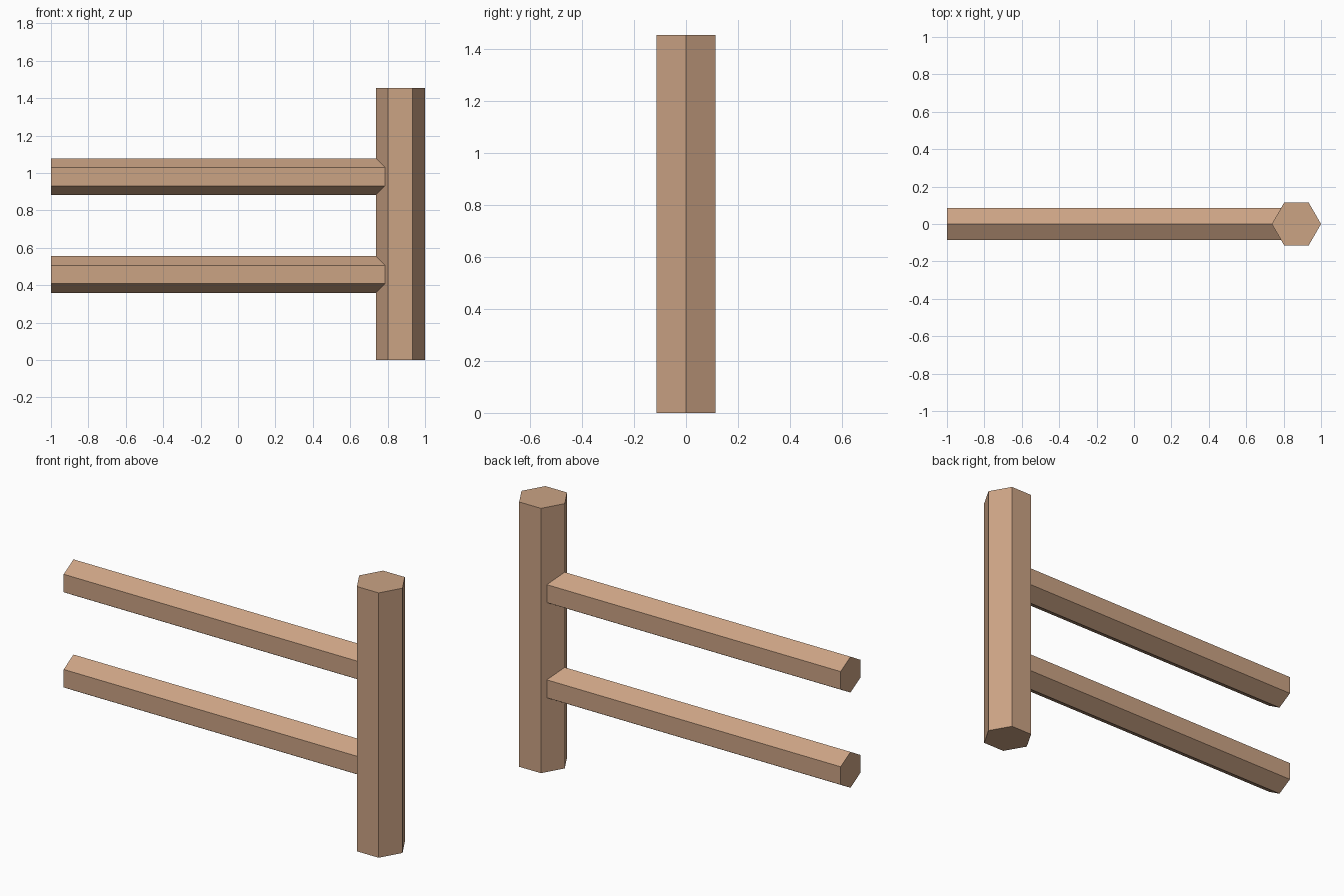
import bpy
import math

if "Cube" in bpy.data.objects:
    bpy.data.objects.remove(bpy.data.objects["Cube"])

# One timber colour for the whole fence
wood = bpy.data.materials.new("light brown wood")
wood.diffuse_color = (0.597, 0.366, 0.231, 1)
wood.use_nodes = True
wood.node_tree.nodes["Principled BSDF"].inputs["Base Color"].default_value = wood.diffuse_color


def hex_beam(name, radius, length, location, spin=0.0, lay_along_x=False):
    """Six-sided beam, upright or lying along x; spin turns its section."""
    bpy.ops.mesh.primitive_cylinder_add(vertices=6, radius=radius, depth=length)
    beam = bpy.context.object
    beam.name = name
    # The primitive's first corner points along +y
    beam.rotation_euler = (0, 0, spin)
    bpy.ops.object.transform_apply(location=False, rotation=True, scale=False)
    if lay_along_x:
        beam.rotation_euler = (0, math.pi / 2, 0)
        bpy.ops.object.transform_apply(location=False, rotation=True, scale=False)
    beam.location = location
    beam.data.materials.append(wood)
    return beam


# Upright post, corners facing left and right
POST_X, POST_H = 0.8685, 1.455
hex_beam("post", 0.1315, POST_H, (POST_X, 0, POST_H / 2), spin=math.pi / 2)

# Two rails running from the open end into the post, corners facing up and down
rail_length = POST_X + 1
for name, z in (("lower_rail", 0.457), ("upper_rail", 0.98)):
    hex_beam(name, 0.0985, rail_length, (-1 + rail_length / 2, 0, z),
             spin=math.pi / 2, lay_along_x=True)
